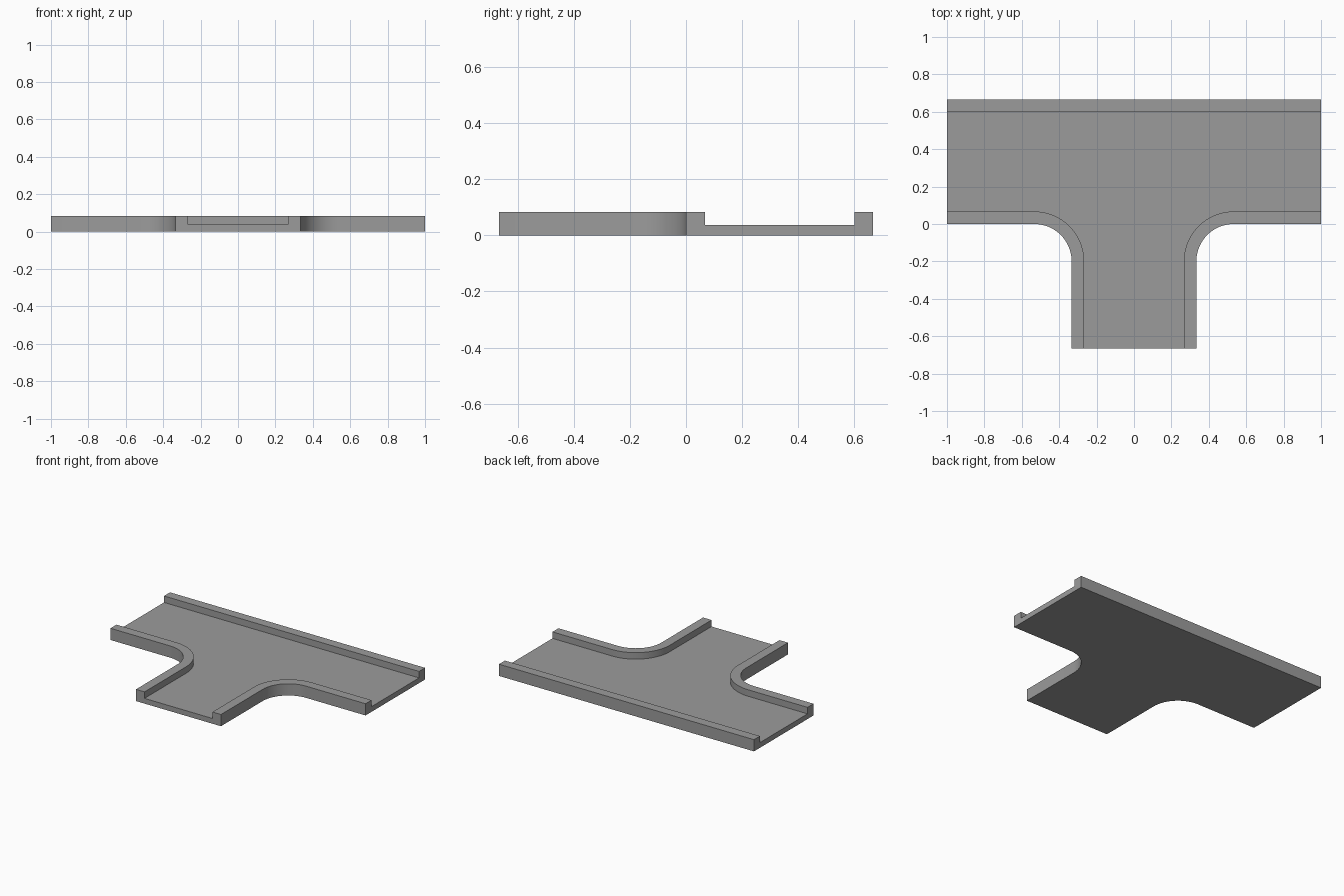
import bpy, bmesh
from math import sin, cos, pi

if "Cube" in bpy.data.objects:
    bpy.data.objects.remove(bpy.data.objects["Cube"])

THIRD = 2 / 3           # half depth of the piece
WIDTH = 0.067           # rim width
FLOOR, TOP = 0.037, 0.083
ARM = THIRD / 2         # half width of the branch
RADIUS = 0.2            # outer fillet radius
STEPS = 16

# Outer and inner edge points of each rim, counter-clockwise in plan
back = [((x, THIRD), (x, THIRD - WIDTH)) for x in (1, -1)]

cx, cy = ARM + RADIUS, -RADIUS
right_side = [((ARM, -THIRD), (ARM - WIDTH, -THIRD))]
for i in range(STEPS + 1):
    a = pi - i / STEPS * pi / 2
    right_side.append(tuple((cx + r * cos(a), cy + r * sin(a))
                            for r in (RADIUS, RADIUS + WIDTH)))
right_side.append(((1, 0), (1, WIDTH)))
left_side = [tuple((-x, y) for x, y in pair) for pair in reversed(right_side)]

bm = bmesh.new()


def section(outer, inner):
    """Rim cross-section, from the outer foot to the floor edge."""
    return [bm.verts.new((*p, z)) for p, z in
            ((outer, 0), (outer, TOP), (inner, TOP), (inner, FLOOR))]


rims = [[section(*pair) for pair in path] for path in (back, left_side, right_side)]

# Rim walls and tops
for rim in rims:
    for a, b in zip(rim, rim[1:]):
        for k in range(3):
            bm.faces.new((a[k], b[k], b[k + 1], a[k + 1]))

# U-shaped open ends
for i, rim in enumerate(rims):
    following = rims[(i + 1) % len(rims)]
    bm.faces.new(rim[-1] + following[0][::-1])

# Channel floor and underside
for k in (3, 0):
    bm.faces.new([s[k] for rim in rims for s in rim])
bmesh.ops.recalc_face_normals(bm, faces=bm.faces[:])

mesh = bpy.data.meshes.new("channel_junction")
bm.to_mesh(mesh)
bm.free()
junction = bpy.data.objects.new("channel_junction", mesh)
bpy.context.collection.objects.link(junction)

# Plain grey finish
grey = bpy.data.materials.new("plain_grey")
grey.use_nodes = True
colour = (0.33, 0.33, 0.33, 1)
grey.diffuse_color = colour
grey.node_tree.nodes["Principled BSDF"].inputs["Base Color"].default_value = colour
mesh.materials.append(grey)

bpy.ops.object.select_all(action="DESELECT")
junction.select_set(True)
bpy.context.view_layer.objects.active = junction
bpy.ops.object.shade_smooth_by_angle(angle=pi / 6)
